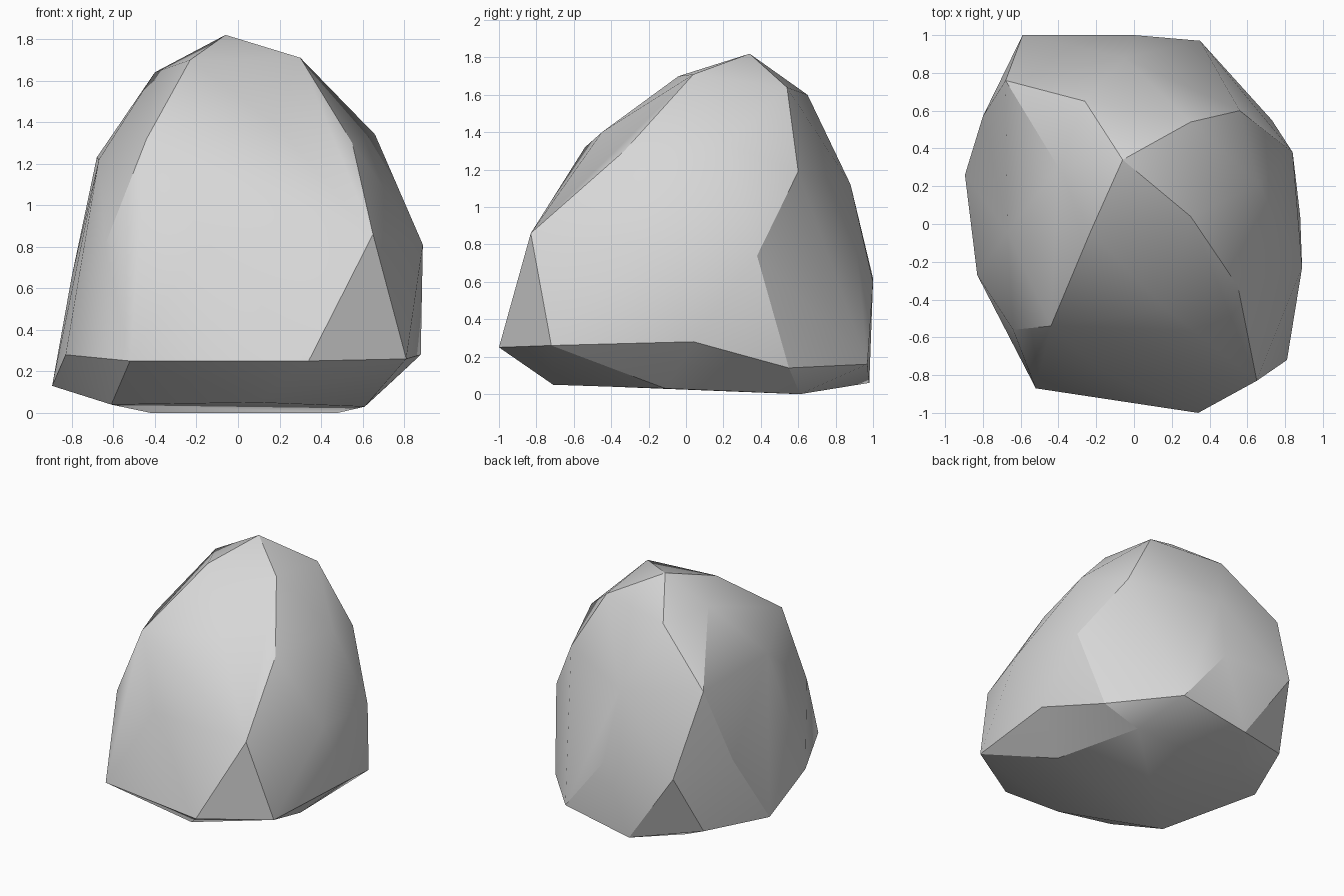
import bpy
import bmesh
from math import radians

# Remove the default cube only
default_cube = bpy.data.objects.get("Cube")
if default_cube:
    bpy.data.objects.remove(default_cube, do_unlink=True)


def make_material(name, colour):
    """Create one flat material, shown alike in viewport and render."""
    material = bpy.data.materials.new(name)
    material.use_nodes = True
    material.diffuse_color = colour
    shader = next(n for n in material.node_tree.nodes if n.type == "BSDF_PRINCIPLED")
    shader.inputs["Base Color"].default_value = colour
    shader.inputs["Roughness"].default_value = 1
    return material


def build_boulder(name, corner_groups, material):
    """Wrap a tight faceted skin around the chiselled corners."""
    bm = bmesh.new()
    for corners in corner_groups:
        for corner in corners:
            bm.verts.new(corner)
    hull = bmesh.ops.convex_hull(bm, input=bm.verts[:])
    # Drop any corner left inside the skin
    loose = [v for v in bm.verts if not v.link_faces]
    bmesh.ops.delete(bm, geom=loose, context="VERTS")
    # Merge nearly level triangles into broad facets
    bmesh.ops.dissolve_limit(bm, angle_limit=radians(2), verts=bm.verts[:], edges=bm.edges[:])
    bmesh.ops.recalc_face_normals(bm, faces=bm.faces[:])

    mesh = bpy.data.meshes.new(name)
    bm.to_mesh(mesh)
    bm.free()
    mesh.materials.append(material)
    boulder = bpy.data.objects.new(name, mesh)
    bpy.context.collection.objects.link(boulder)
    return boulder


# Corners at the top of the stone
crown = [
    (-.06, .34, 1.82), (.3, .04, 1.71), (-.23, -.04, 1.7),
    (-.4, .3, 1.64), (.3, .54, 1.64), (-.26, .65, 1.6),
]

# Corners around the broad sloping front facet
front = [
    (-.44, -.54, 1.32), (.17, -.45, 1.4), (.65, -.83, .86),
    (.34, -1, .25), (-.52, -.87, .25), (-.17, -.78, .85),
    (-.64, -.56, .81),
]

# Corners on the +x flank
east_flank = [
    (.55, -.33, 1.3), (.66, .21, 1.34), (.89, -.23, .81),
    (.81, -.72, .26), (.88, .04, .28), (.84, .38, .74),
    (.73, .55, .14), (.56, .6, 1.19),
]

# Corners on the rounded back
back = [
    (.35, .97, .16), (-.2, .98, .06), (0, 1, .6),
    (-.59, 1, .62), (-.05, .88, 1.12), (-.68, .76, 1.23),
]

# Corners on the -x flank
west_flank = [
    (-.67, -.04, 1.22), (-.8, .57, .66), (-.83, -.27, .28),
    (-.895, .26, .13), (-.69, .77, .16),
]

# Corners of the undercut base
base = [
    (.1, -.71, .05), (-.61, -.41, .04), (.61, -.11, .03),
    (.48, .61, 0), (-.42, .6, 0),
]

# Assemble the stone
stone_grey = make_material("stone_grey", (.68, .68, .68, 1))
boulder = build_boulder(
    "boulder", [crown, front, east_flank, back, west_flank, base], stone_grey
)

# Soft shading across gentle bends, crisp along the chiselled edges
bpy.ops.object.select_all(action="DESELECT")
boulder.select_set(True)
bpy.context.view_layer.objects.active = boulder
bpy.ops.object.shade_smooth_by_angle(angle=radians(25))
